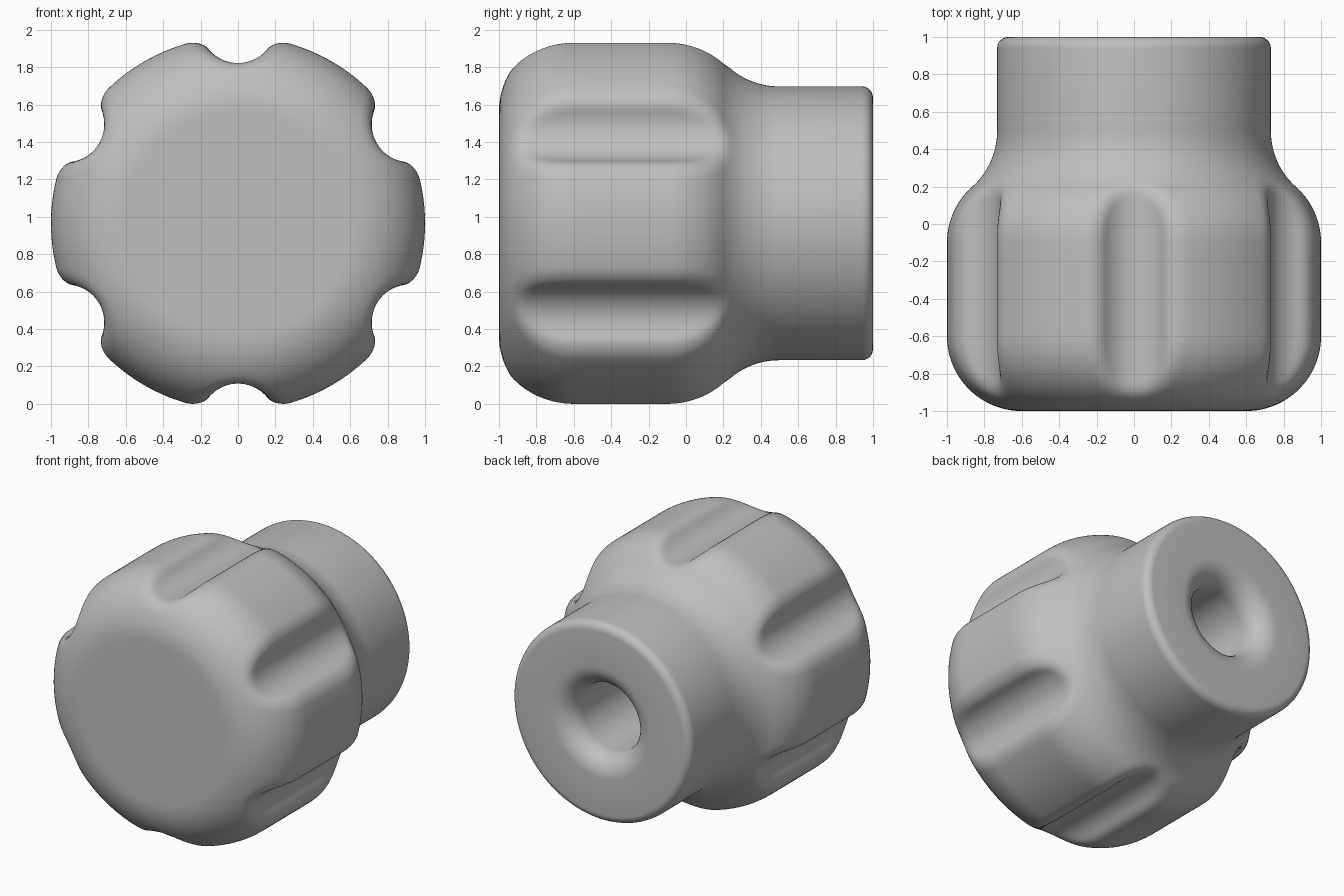
import bpy
import bmesh
from math import sin, cos, pi, radians, sqrt
from mathutils import Vector

if "Cube" in bpy.data.objects:
    bpy.data.objects.remove(bpy.data.objects["Cube"], do_unlink=True)

STEPS = 360          # divisions around the axis
FLUTES = 6
FLUTE_AXIS = 1.06    # distance of each flute's axis from the knob's axis
FLUTE_RADIUS = 0.203
FILLET = 0.1         # rounding of the flute edges


def arc(cy, cr, radius, start, end, count, sign=1):
    """Profile points on an arc, each as (y, r, normal y, normal r)."""
    points = []
    for i in range(count + 1):
        a = radians(start + (end - start) * i / count)
        points.append((cy + radius * cos(a), cr + radius * sin(a),
                       sign * cos(a), sign * sin(a)))
    return points


def line(y0, r0, y1, r1, normal, count):
    """Inner points of a straight stretch, without its ends."""
    return [(y0 + (y1 - y0) * i / count, r0 + (r1 - r0) * i / count, *normal)
            for i in range(1, count)]


def flute_depth(point, normal):
    """How far a surface point sinks to meet the rounded flute."""
    def outside(t):
        p = point - normal * t
        to_axis = Vector((-p.x, 0, FLUTE_AXIS - p.z))
        u = FILLET - t
        v = FLUTE_RADIUS - to_axis.length + FILLET
        c = min(normal.dot(to_axis.normalized()), 0.999)
        if u > c * v and v > c * u:
            return sqrt((u * u + v * v - 2 * u * v * c) / (1 - c * c)) - FILLET
        return max(u, v) - FILLET

    if outside(0) <= 1e-6:
        return 0
    low, high = 0, 0.25
    for _ in range(18):
        mid = (low + high) / 2
        if outside(mid) > 0:
            low = mid
        else:
            high = mid
    return high


# Profile from the front face, over the grip and neck, into the bore
profile = [(-1, 0.56, -1, 0)]
profile += arc(-0.6, 0.6, 0.4, 180, 90, 22)
profile += line(-0.6, 1, -0.1, 1, (0, 1), 6)
profile += arc(-0.1, 0.6, 0.4, 90, 41.7, 14)
profile += arc(0.497, 1.132, 0.4, 221.7, 270, 12, -1)[1:]
profile += arc(0.94, 0.672, 0.06, 90, 0, 6)
profile += arc(0.84, 0.41, 0.16, 0, -90, 10)
profile += [(0.1, 0.25, 0, -1)]

# Revolve the profile and press the flutes into the grip
bm = bmesh.new()
sector = 2 * pi / FLUTES
rings = []
for y, r, ny, nr in profile:
    ring = []
    depths = {}
    for i in range(STEPS):
        angle = 2 * pi * i / STEPS
        local = (angle + sector / 2) % sector - sector / 2
        key = round(abs(local), 5)
        if key not in depths:
            depths[key] = 0
            if y < 0.4 and r > 0.8:
                depths[key] = flute_depth(
                    Vector((r * sin(key), y, r * cos(key))),
                    Vector((nr * sin(key), ny, nr * cos(key))))
        rr = r - nr * depths[key]
        ring.append(bm.verts.new((rr * sin(angle), y - ny * depths[key],
                                  rr * cos(angle))))
    rings.append(ring)

for a, b in zip(rings, rings[1:]):
    for i in range(STEPS):
        j = (i + 1) % STEPS
        bm.faces.new((a[i], a[j], b[j], b[i]))
bm.faces.new(rings[0])       # front face
bm.faces.new(rings[-1])      # bottom of the bore
bmesh.ops.recalc_face_normals(bm, faces=bm.faces[:])

# Stand the knob on the ground
lowest = min(v.co.z for v in bm.verts)
bmesh.ops.translate(bm, verts=bm.verts[:], vec=(0, 0, -lowest))

mesh = bpy.data.meshes.new("fluted_knob")
bm.to_mesh(mesh)
bm.free()
knob = bpy.data.objects.new("fluted_knob", mesh)
bpy.context.collection.objects.link(knob)

grey = bpy.data.materials.new("plain_grey")
grey.use_nodes = True
color = (0.52, 0.52, 0.52, 1)
grey.diffuse_color = color
grey.node_tree.nodes["Principled BSDF"].inputs["Base Color"].default_value = color
mesh.materials.append(grey)

bpy.ops.object.select_all(action="DESELECT")
knob.select_set(True)
bpy.context.view_layer.objects.active = knob
bpy.ops.object.shade_smooth_by_angle(angle=radians(35))
